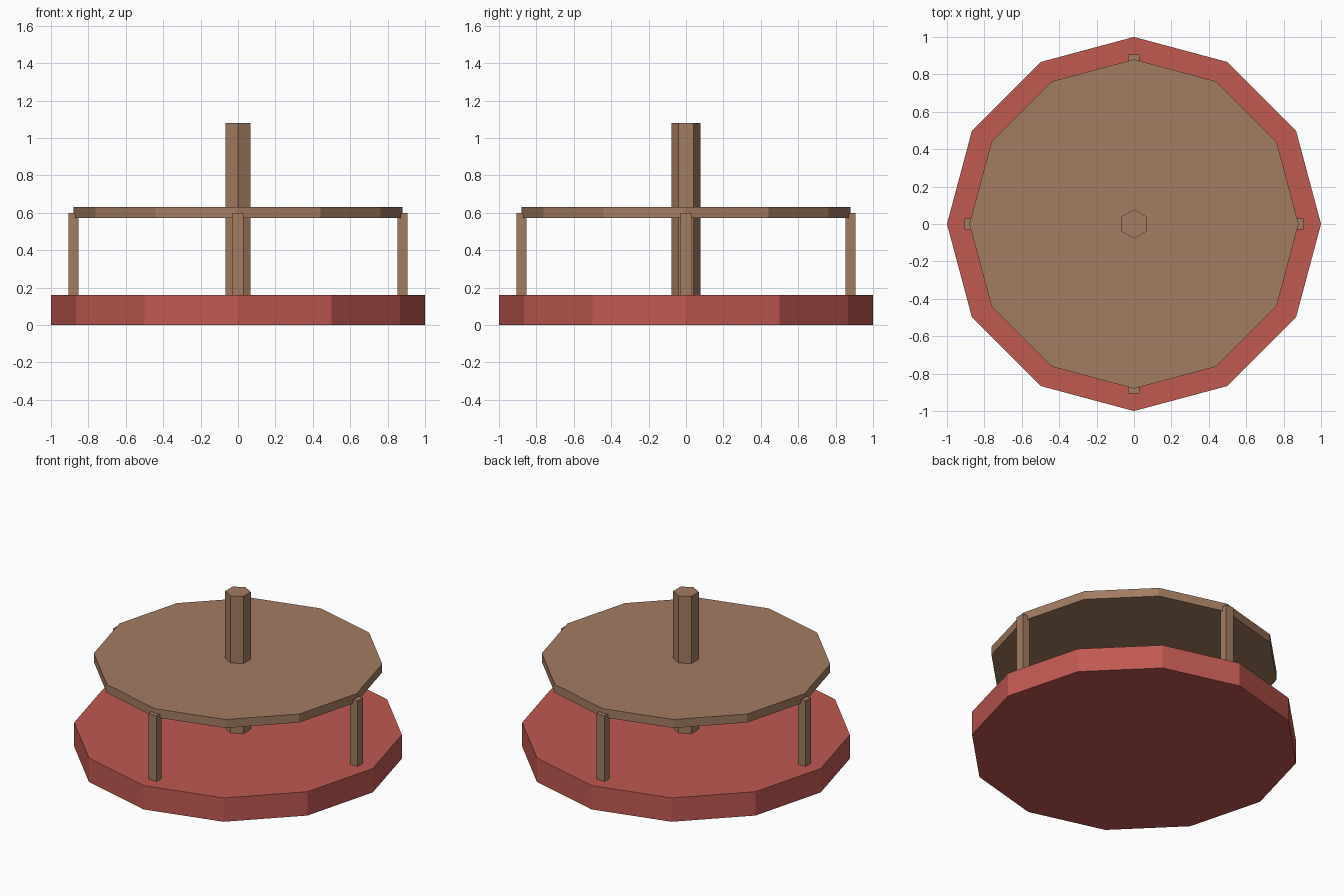
import bpy
import math

if "Cube" in bpy.data.objects:
    bpy.data.objects.remove(bpy.data.objects["Cube"])


def material(name, rgb):
    mat = bpy.data.materials.new(name)
    mat.diffuse_color = (*rgb, 1.0)
    mat.use_nodes = True
    mat.node_tree.nodes["Principled BSDF"].inputs["Base Color"].default_value = mat.diffuse_color
    return mat


RED = material("brick red", (0.53, 0.10, 0.083))
WOOD = material("wood brown", (0.36, 0.20, 0.12))


def prism(name, sides, radius, z0, z1, mat):
    """Upright flat-sided prism with a corner on the y axis."""
    bpy.ops.mesh.primitive_cylinder_add(
        vertices=sides, radius=radius, depth=z1 - z0, location=(0, 0, (z0 + z1) / 2))
    obj = bpy.context.object
    obj.name = name
    obj.data.materials.append(mat)
    return obj


def post(name, angle):
    """Support post, slightly wider along the rim than across it."""
    z0, z1, r = 0.16, 0.60, 0.88
    bpy.ops.mesh.primitive_cube_add(
        size=1, location=(r * math.cos(angle), r * math.sin(angle), (z0 + z1) / 2),
        rotation=(0, 0, angle))
    obj = bpy.context.object
    obj.name = name
    obj.scale = (0.055, 0.06, z1 - z0)
    obj.data.materials.append(WOOD)


# Base, raised deck and central pole
prism("base", 12, 1.0, 0.0, 0.16, RED)
prism("deck", 12, 0.88, 0.573, 0.63, WOOD)
prism("centre_pole", 6, 0.078, 0.16, 1.08, WOOD)

# Four posts under the deck rim
for i, side in enumerate(("right", "back", "left", "front")):
    post(side + "_post", i * math.pi / 2)
